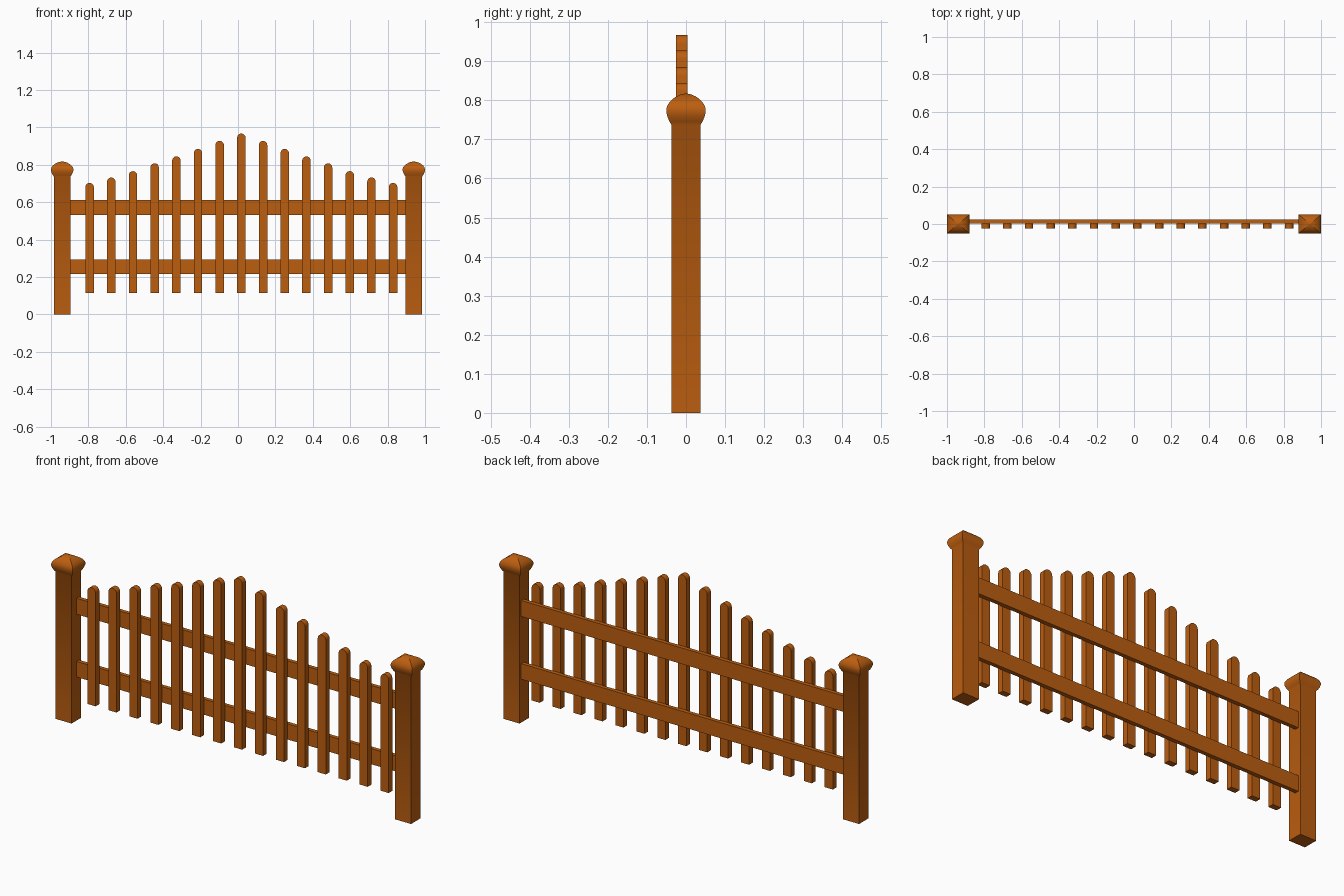
import bpy, bmesh, math

if "Cube" in bpy.data.objects:
    bpy.data.objects.remove(bpy.data.objects["Cube"])

wood = bpy.data.materials.new("orange brown wood")
wood.diffuse_color = (0.50, 0.112, 0.005, 1)
wood.use_nodes = True
wood.node_tree.nodes["Principled BSDF"].inputs["Base Color"].default_value = wood.diffuse_color


def finish(bm, name):
    bmesh.ops.recalc_face_normals(bm, faces=bm.faces[:])
    me = bpy.data.meshes.new(name)
    bm.to_mesh(me)
    bm.free()
    me.materials.append(wood)
    ob = bpy.data.objects.new(name, me)
    bpy.context.collection.objects.link(ob)
    return ob


# Post with a bulging square cap: rectangular rings swept up a profile (half depth, z)
PROFILE = [(0.037, 0), (0.037, 0.737), (0.0425, 0.746), (0.0475, 0.758), (0.0502, 0.769),
           (0.0502, 0.778), (0.0475, 0.787), (0.042, 0.796), (0.034, 0.804),
           (0.023, 0.811), (0.012, 0.8155)]


def post(name, x):
    bm = bmesh.new()
    rings = [[bm.verts.new((x + sx * d * 1.19, sy * d, z))
              for sx, sy in ((-1, -1), (1, -1), (1, 1), (-1, 1))] for d, z in PROFILE]
    for a, b in zip(rings, rings[1:]):
        for i in range(4):
            j = (i + 1) % 4
            bm.faces.new((a[i], a[j], b[j], b[i]))
    bm.faces.new(rings[0][::-1])
    tip = bm.verts.new((x, 0, 0.818))
    for i in range(4):
        bm.faces.new((rings[-1][i], rings[-1][(i + 1) % 4], tip))
    # smooth up the profile, crisp along the four corners and the foot
    for f in bm.faces:
        f.smooth = True
    for e in bm.edges:
        p, q = e.verts
        if abs(p.co.z - q.co.z) > 1e-5 or p.co.z < 1e-5:
            e.smooth = False
    finish(bm, name)


post("left_post", -0.94)
post("right_post", 0.94)


# Rails behind the pickets
def rail(name, z0, z1):
    bm = bmesh.new()
    bmesh.ops.create_cube(bm, size=1)
    for v in bm.verts:
        v.co.x *= 1.80
        v.co.y = 0.014 + v.co.y * 0.020
        v.co.z = (z0 + z1) / 2 + v.co.z * (z1 - z0)
    finish(bm, name)


rail("lower_rail", 0.217, 0.295)
rail("upper_rail", 0.531, 0.611)


# Pickets: round-topped outline extruded in depth
def picket(name, x, top):
    r, z0 = 0.0225, 0.115
    outline = [(x - r, z0), (x + r, z0)]
    outline += [(x + r * math.cos(math.pi * k / 10), top - r + r * math.sin(math.pi * k / 10))
                for k in range(11)]
    bm = bmesh.new()
    face = bm.faces.new([bm.verts.new((px, -0.025, pz)) for px, pz in outline])
    ext = bmesh.ops.extrude_face_region(bm, geom=[face])
    for v in ext["geom"]:
        if isinstance(v, bmesh.types.BMVert):
            v.co.y = 0.004
    ob = finish(bm, name)
    bpy.ops.object.select_all(action='DESELECT')
    ob.select_set(True)
    bpy.context.view_layer.objects.active = ob
    bpy.ops.object.shade_smooth_by_angle(angle=math.radians(30))


TOPS = [0.967, 0.928, 0.885, 0.845, 0.808, 0.766, 0.732, 0.703]
for i in range(-7, 8):
    picket(f"picket_{i + 8}", 0.018 + i * 0.1159, TOPS[abs(i)])
